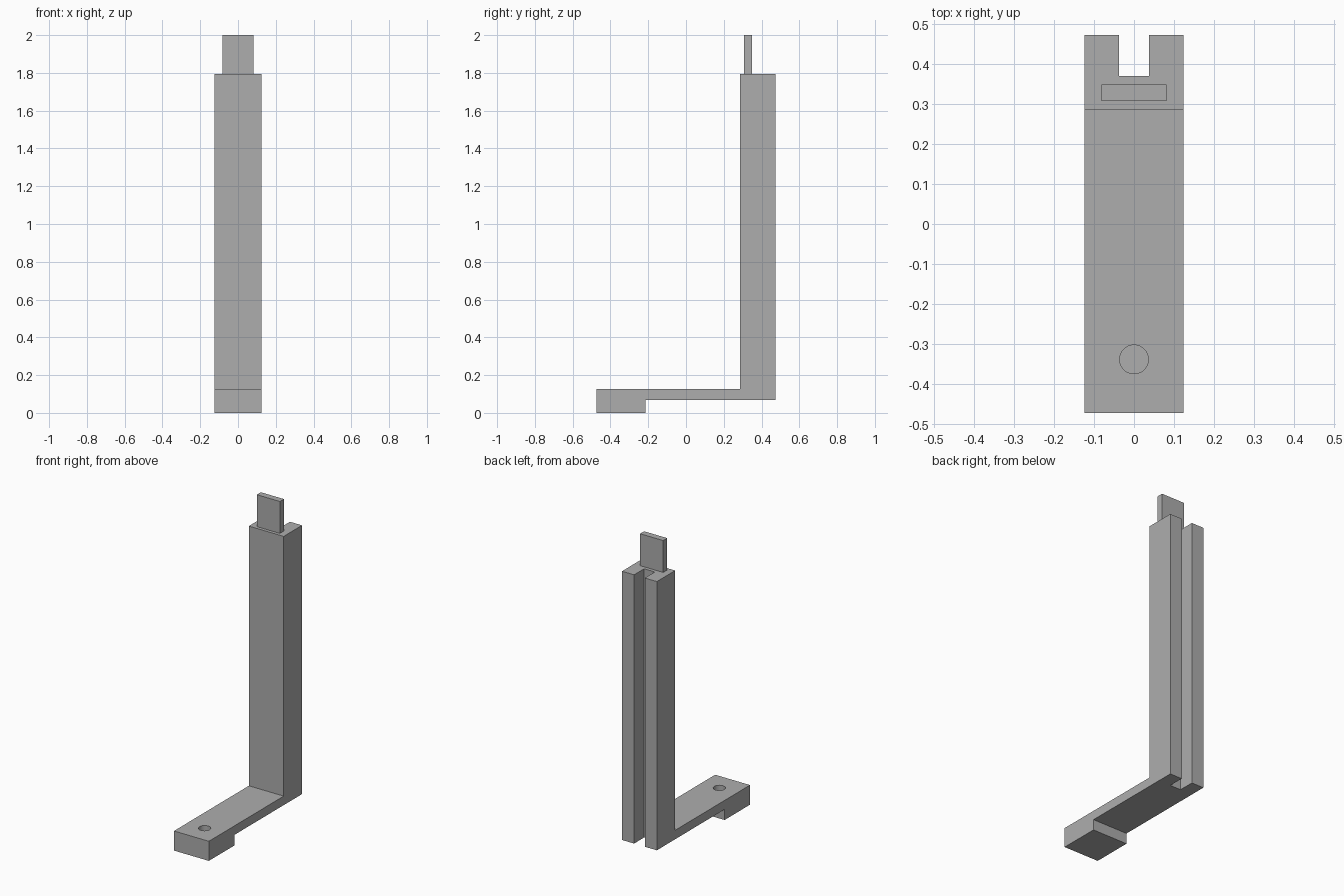
import bpy
import bmesh
from mathutils import Matrix, Vector

default = bpy.data.objects.get("Cube")
if default:
    bpy.data.objects.remove(default, do_unlink=True)

HALF_W = 0.124
BACK = 0.473
COLUMN_FRONT = 0.287
COLUMN_TOP = 1.795
ARM_BOTTOM = 0.068
ARM_TOP = 0.126
PAD_BACK = -0.215

# Plain grey finish
grey = bpy.data.materials.new("plain_grey")
grey.use_nodes = True
colour = (0.42, 0.42, 0.42, 1)
grey.diffuse_color = colour
grey.node_tree.nodes["Principled BSDF"].inputs["Base Color"].default_value = colour


def make_object(name, bm):
    bmesh.ops.recalc_face_normals(bm, faces=bm.faces[:])
    mesh = bpy.data.meshes.new(name)
    bm.to_mesh(mesh)
    bm.free()
    mesh.materials.append(grey)
    obj = bpy.data.objects.new(name, mesh)
    bpy.context.collection.objects.link(obj)
    return obj


def box(name, low, high):
    low, high = Vector(low), Vector(high)
    bm = bmesh.new()
    bmesh.ops.create_cube(bm, size=1, matrix=Matrix.Translation((low + high) / 2)
                          @ Matrix.Diagonal((*(high - low), 1)))
    return make_object(name, bm)


def cylinder(name, centre, radius, low, high):
    bm = bmesh.new()
    bmesh.ops.create_cone(bm, cap_ends=True, segments=48, radius1=radius,
                          radius2=radius, depth=high - low,
                          matrix=Matrix.Translation((*centre, (low + high) / 2)))
    return make_object(name, bm)


def extrude_side_profile(name, points):
    bm = bmesh.new()
    face = bm.faces.new([bm.verts.new((-HALF_W, y, z)) for y, z in points])
    result = bmesh.ops.extrude_face_region(bm, geom=[face])
    moved = [v for v in result["geom"] if isinstance(v, bmesh.types.BMVert)]
    bmesh.ops.translate(bm, verts=moved, vec=(2 * HALF_W, 0, 0))
    return make_object(name, bm)


def cut(target, cutter):
    cutter.hide_render = True
    mod = target.modifiers.new("cut", "BOOLEAN")
    mod.operation = "DIFFERENCE"
    mod.solver = "EXACT"
    mod.object = cutter
    bpy.context.view_layer.objects.active = target
    bpy.ops.object.modifier_apply(modifier=mod.name)
    bpy.data.objects.remove(cutter, do_unlink=True)


# Upright column, thin arm and raised pad in one piece
bracket = extrude_side_profile("bracket_body", [
    (-BACK, 0), (PAD_BACK, 0), (PAD_BACK, ARM_BOTTOM), (BACK, ARM_BOTTOM),
    (BACK, COLUMN_TOP), (COLUMN_FRONT, COLUMN_TOP),
    (COLUMN_FRONT, ARM_TOP), (-BACK, ARM_TOP)])

# Full-height rear slot and blind hole in the pad
cut(bracket, box("slot_cutter", (-0.038, 0.371, -0.1), (0.038, 0.6, 2.1)))
cut(bracket, cylinder("hole_cutter", (0, -0.339), 0.036, 0.063, 0.2))

# Thin tab on top of the column
box("top_tab", (-0.082, 0.308, COLUMN_TOP), (0.082, 0.349, 2))

# Smooth hole wall, sharp edges elsewhere
bpy.ops.object.select_all(action="DESELECT")
bracket.select_set(True)
bpy.context.view_layer.objects.active = bracket
bpy.ops.object.shade_smooth_by_angle()
